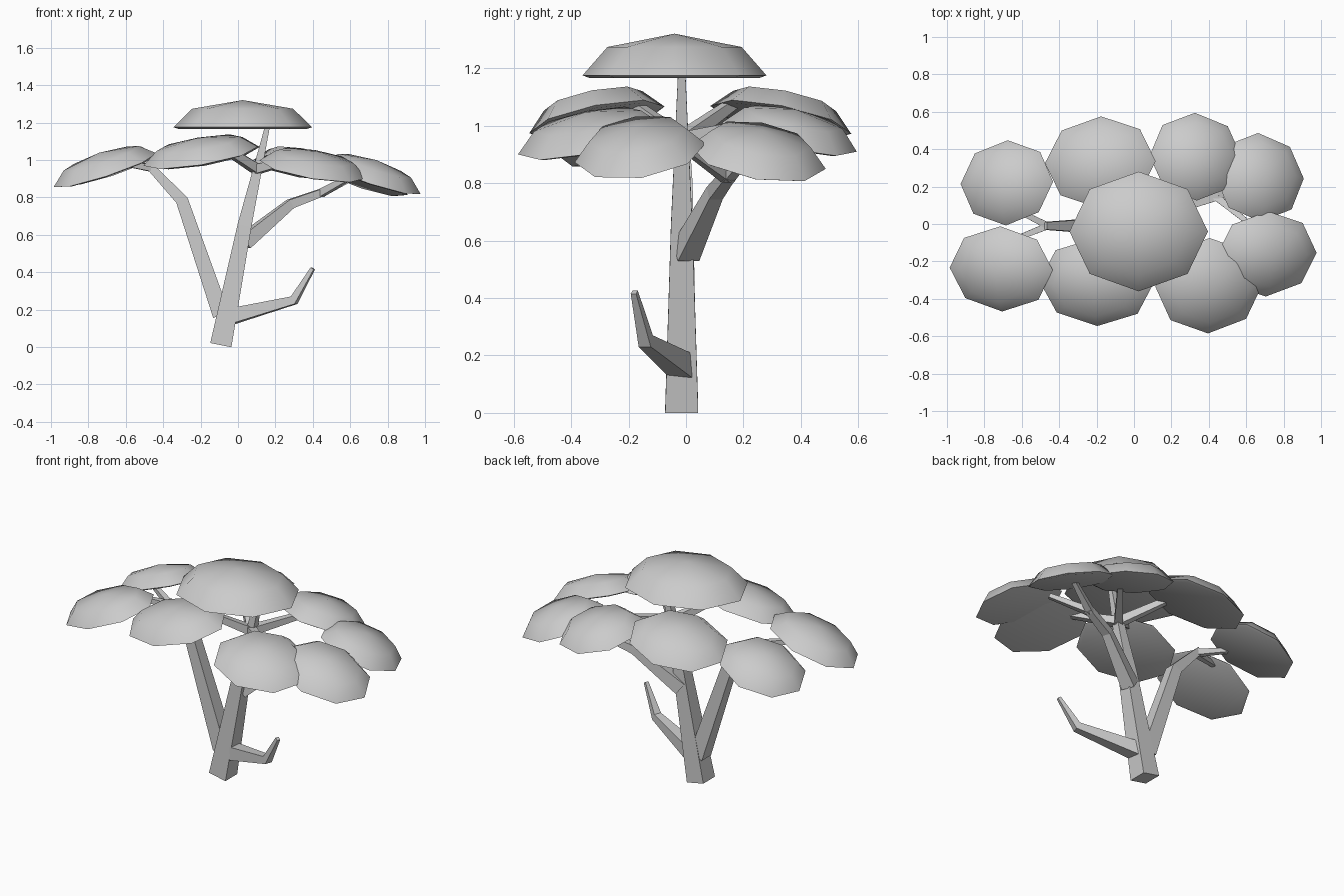
import bpy, bmesh, math
from mathutils import Vector, Matrix

cube = bpy.data.objects.get("Cube")
if cube:
    bpy.data.objects.remove(cube, do_unlink=True)

# One flat colour for the whole tree
grey = bpy.data.materials.new("plain grey")
grey.use_nodes = True
COLOUR = (0.6, 0.6, 0.6, 1)
grey.diffuse_color = COLOUR
grey.node_tree.nodes["Principled BSDF"].inputs["Base Color"].default_value = COLOUR


def finish(name, bm, smooth):
    bmesh.ops.recalc_face_normals(bm, faces=bm.faces)
    mesh = bpy.data.meshes.new(name)
    bm.to_mesh(mesh)
    bm.free()
    mesh.materials.append(grey)
    obj = bpy.data.objects.new(name, mesh)
    bpy.context.collection.objects.link(obj)
    if smooth:
        bpy.ops.object.select_all(action='DESELECT')
        obj.select_set(True)
        bpy.context.view_layer.objects.active = obj
        bpy.ops.object.shade_smooth_by_angle(angle=math.radians(60))


def limb(name, points, widths):
    """Square tapering limb swept along a few points."""
    bm = bmesh.new()
    pts = [Vector(p) for p in points]
    rings = []
    for i, (p, w) in enumerate(zip(pts, widths)):
        d = (pts[min(i + 1, len(pts) - 1)] - pts[max(i - 1, 0)]).normalized()
        u = Vector((0, 0, 1)).cross(d).normalized()
        v = d.cross(u)
        rings.append([bm.verts.new(p + (u * a + v * b) * w / 2)
                      for a, b in ((-1, -1), (1, -1), (1, 1), (-1, 1))])
    for low, high in zip(rings, rings[1:]):
        for k in range(4):
            n = (k + 1) % 4
            bm.faces.new((low[k], low[n], high[n], high[k]))
    bm.faces.new(rings[0])
    bm.faces.new(rings[-1])
    finish(name, bm, False)


def canopy(name, centre, radii, slope, height):
    """Eight-sided shallow dome, leaning by its slope in x and y."""
    bm = bmesh.new()
    normal = Vector((-slope[0], -slope[1], 1)).normalized()
    turn = Vector((0, 0, 1)).rotation_difference(normal).to_matrix().to_4x4()
    place = Matrix.Translation(centre) @ turn
    rings = []
    for scale, z in ((0.93, -0.06), (1, 0), (0.73, 0.68)):
        ring = []
        for k in range(8):
            a = k * math.pi / 4
            ring.append(bm.verts.new(place @ Vector((
                radii[0] * scale * math.cos(a), radii[1] * scale * math.sin(a), z * height))))
        rings.append(ring)
    apex = bm.verts.new(place @ Vector((0, 0, height)))
    bm.faces.new(rings[0])
    for k in range(8):
        n = (k + 1) % 8
        for low, high in zip(rings, rings[1:]):
            bm.faces.new((low[k], low[n], high[n], high[k]))
        bm.faces.new((rings[-1][k], rings[-1][n], apex))
    finish(name, bm, True)


# Trunk and main limbs
limb("trunk", [(-0.092, -0.015, 0.01), (0.035, -0.015, 0.65), (0.16, -0.015, 1.19)],
     [0.115, 0.075, 0.025])
limb("right_limb", [(-0.09, -0.01, 0.17), (-0.3, -0.01, 0.785), (-0.48, -0.01, 0.975)],
     [0.09, 0.066, 0.04])
limb("left_limb", [(0.03, 0.0, 0.56), (0.28, 0.1, 0.765), (0.46, 0.15, 0.83)],
     [0.08, 0.05, 0.04])
limb("bare_limb", [(-0.05, -0.01, 0.16), (0.3, -0.14, 0.25), (0.4, -0.18, 0.42)],
     [0.085, 0.045, 0.02])

# Forks holding the outer canopies
limb("right_back_fork", [(-0.46, -0.01, 0.955), (-0.64, 0.08, 1.0)], [0.036, 0.025])
limb("right_front_fork", [(-0.46, -0.01, 0.955), (-0.66, -0.09, 0.99)], [0.036, 0.025])
limb("left_back_fork", [(0.44, 0.145, 0.82), (0.64, 0.23, 0.92)], [0.04, 0.025])
limb("left_front_fork", [(0.44, 0.145, 0.82), (0.62, 0.0, 0.92)], [0.04, 0.025])

# Upper branches from the trunk to the inner canopies
for name, tip in (("right_front_branch", (-0.14, -0.22, 1.1)),
                  ("right_back_branch", (-0.14, 0.21, 1.11)),
                  ("left_front_branch", (0.33, -0.22, 1.01)),
                  ("left_back_branch", (0.3, 0.24, 1.01))):
    limb(name, [(0.1, -0.015, 0.95), tip], [0.05, 0.03])

# Canopies
canopy("crown_canopy", (0.025, -0.04, 1.175), (0.37, 0.32), (0, 0), 0.145)
for name, centre, radii, slope in (
        ("right_front_inner", (-0.2, -0.31, 1.02), (0.31, 0.24), (0.17, 0.2)),
        ("right_back_inner", (-0.18, 0.33, 1.02), (0.3, 0.25), (0.17, -0.2)),
        ("left_front_inner", (0.4, -0.33, 0.95), (0.29, 0.26), (-0.17, 0.2)),
        ("left_back_inner", (0.33, 0.36, 0.96), (0.25, 0.24), (-0.17, -0.22)),
        ("right_front_outer", (-0.71, -0.24, 0.945), (0.29, 0.23), (0.33, 0.15)),
        ("right_back_outer", (-0.68, 0.22, 0.95), (0.26, 0.23), (0.33, -0.15)),
        ("left_front_outer", (0.71, -0.16, 0.905), (0.28, 0.23), (-0.33, 0.15)),
        ("left_back_outer", (0.67, 0.25, 0.89), (0.25, 0.24), (-0.33, -0.18))):
    canopy(name + "_canopy", centre, radii, slope, 0.1)
